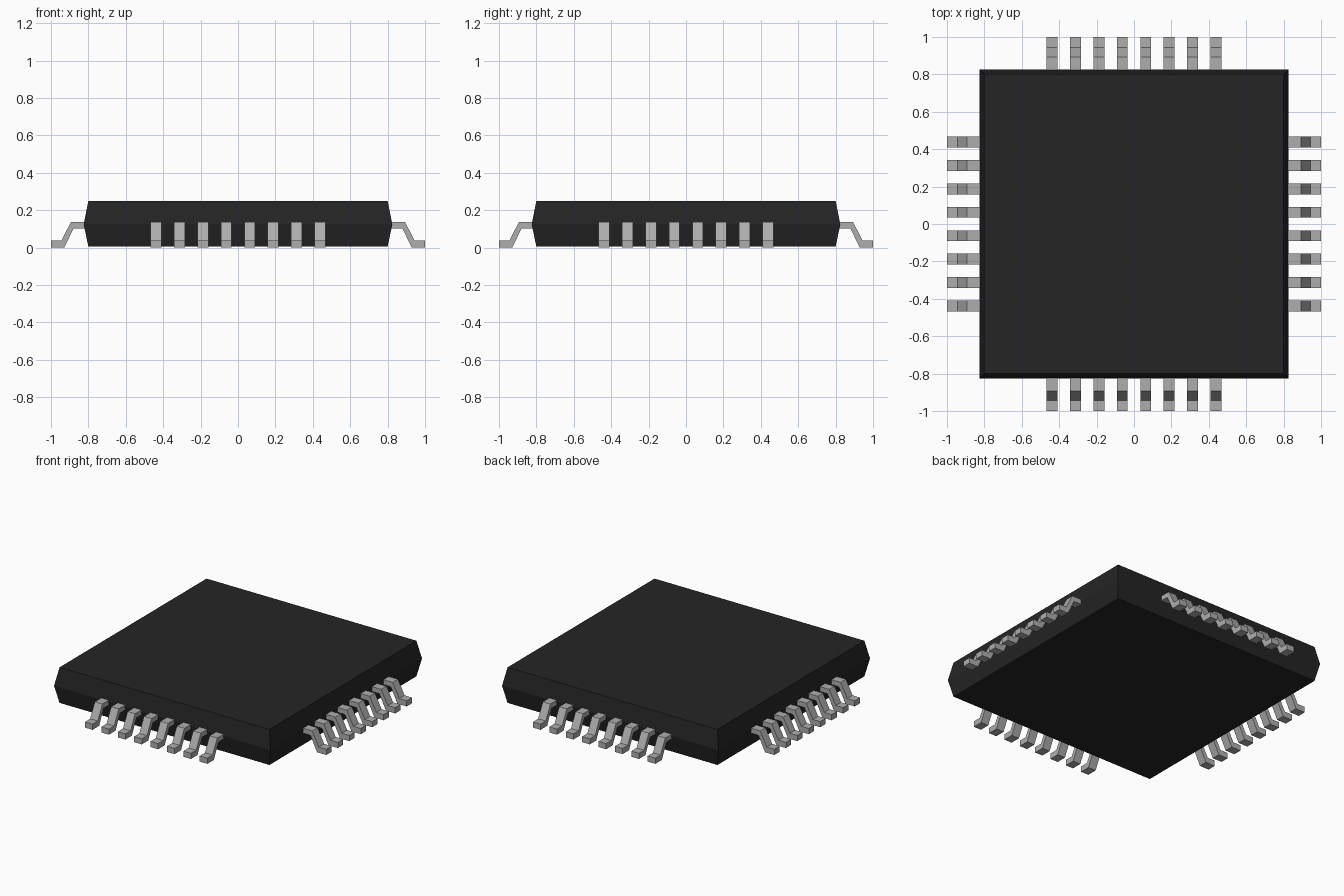
import bpy
import bmesh
import math
from mathutils import Matrix

cube = bpy.data.objects.get("Cube")
if cube:
    bpy.data.objects.remove(cube, do_unlink=True)


def make_material(name, value):
    mat = bpy.data.materials.new(name)
    colour = (value, value, value, 1.0)
    mat.diffuse_color = colour
    mat.use_nodes = True
    mat.node_tree.nodes["Principled BSDF"].inputs["Base Color"].default_value = colour
    return mat


def make_object(name, bm, mat):
    bmesh.ops.recalc_face_normals(bm, faces=bm.faces[:])
    mesh = bpy.data.meshes.new(name)
    bm.to_mesh(mesh)
    bm.free()
    mesh.materials.append(mat)
    obj = bpy.data.objects.new(name, mesh)
    bpy.context.collection.objects.link(obj)
    return obj


black_plastic = make_material("black plastic", 0.018)
grey_metal = make_material("grey metal", 0.42)

# Package body: stacked square rings, widest at mid height
bm = bmesh.new()
rings = []
for half, z in ((0.80, 0.005), (0.825, 0.125), (0.80, 0.25)):
    corners = ((-1, -1), (1, -1), (1, 1), (-1, 1))
    rings.append([bm.verts.new((sx * half, sy * half, z)) for sx, sy in corners])
for low, high in zip(rings, rings[1:]):
    for i in range(4):
        j = (i + 1) % 4
        bm.faces.new((low[i], low[j], high[j], high[i]))
bm.faces.new(rings[0][::-1])
bm.faces.new(rings[-1])
make_object("package_body", bm, black_plastic)

# Gull-wing lead profile in (outward distance, height)
LEAD = [(0.80, 0.137), (0.893, 0.137), (0.943, 0.039), (1.0, 0.039),
        (1.0, 0.0), (0.929, 0.0), (0.879, 0.103), (0.80, 0.103)]
LEAD_WIDTH = 0.058
PITCH = 0.125
COUNT = 8


def add_lead(bm, y):
    face = bm.faces.new([bm.verts.new((x, y - LEAD_WIDTH / 2, z)) for x, z in LEAD])
    side = bmesh.ops.extrude_face_region(bm, geom=[face], use_keep_orig=True)
    verts = [g for g in side["geom"] if isinstance(g, bmesh.types.BMVert)]
    bmesh.ops.translate(bm, verts=verts, vec=(0, LEAD_WIDTH, 0))


# One row of leads per side, turned about the centre
for k, side_name in enumerate(("left", "back", "right", "front")):
    bm = bmesh.new()
    for i in range(COUNT):
        add_lead(bm, (i - (COUNT - 1) / 2) * PITCH)
    bm.transform(Matrix.Rotation(k * math.pi / 2, 4, "Z"))
    make_object(side_name + "_leads", bm, grey_metal)
